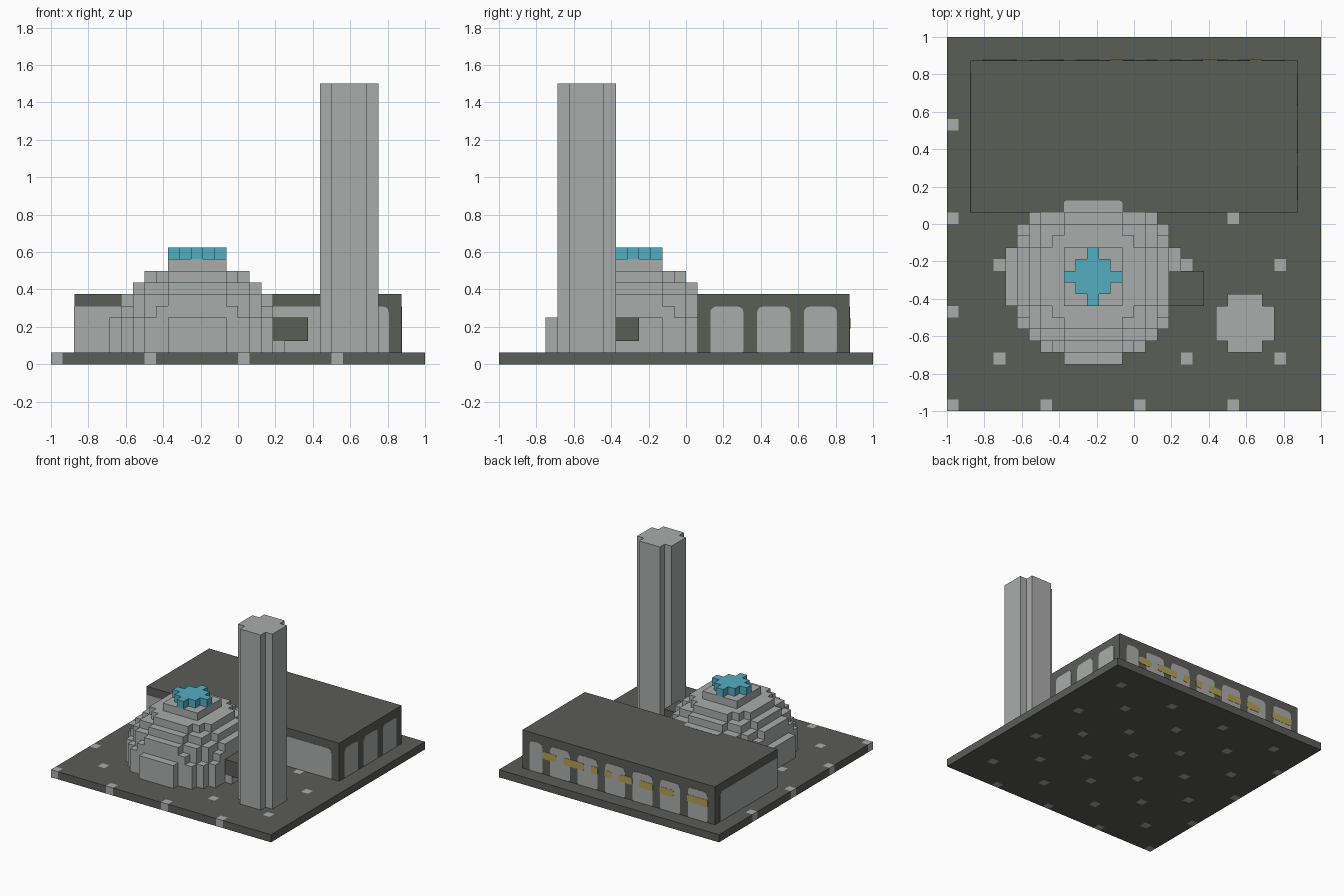
import bpy, bmesh, math
from mathutils import Vector

if "Cube" in bpy.data.objects:
    bpy.data.objects.remove(bpy.data.objects["Cube"], do_unlink=True)

V = 0.0625                      # block size, 32 blocks per side
X, Y, Z = Vector((1, 0, 0)), Vector((0, 1, 0)), Vector((0, 0, 1))


def material(name, rgb):
    lin = [(c / 255 / 12.92) if c < 10 else ((c / 255 + 0.055) / 1.055) ** 2.4 for c in rgb]
    m = bpy.data.materials.new(name)
    m.use_nodes = True
    m.diffuse_color = (*lin, 1)
    m.node_tree.nodes["Principled BSDF"].inputs["Base Color"].default_value = (*lin, 1)
    return m


dark = material("dark stone", (91, 93, 89))
light = material("light stone", (170, 172, 171))
blue = material("turquoise", (83, 174, 193))
gold = material("gold", (180, 160, 88))


def finish(name, bm, mats):
    me = bpy.data.meshes.new(name)
    bm.to_mesh(me)
    bm.free()
    for m in mats:
        me.materials.append(m)
    ob = bpy.data.objects.new(name, me)
    bpy.context.collection.objects.link(ob)
    return ob


def prism(name, outline, depth, mat, origin=Vector(), u=X, v=Y):
    """Extrude a 2D outline along u x v."""
    bm = bmesh.new()
    n = u.cross(v) * depth
    low = [bm.verts.new(origin + u * a + v * b) for a, b in outline]
    top = [bm.verts.new(p.co + n) for p in low]
    bm.faces.new(low[::-1])
    bm.faces.new(top)
    for i in range(len(low)):
        j = (i + 1) % len(low)
        bm.faces.new((low[i], low[j], top[j], top[i]))
    return finish(name, bm, [mat])


def rounded(u0, v0, u1, v1, radii=(0, 0, 0, 0)):
    """Rectangle with radii for lower-left, lower-right, upper-right, upper-left."""
    pts = []
    corners = ((u0, v0, 1, 1), (u1, v0, -1, 1), (u1, v1, -1, -1), (u0, v1, 1, -1))
    for k, ((a, b, sa, sb), r) in enumerate(zip(corners, radii)):
        if r == 0:
            pts.append((a, b))
            continue
        for s in range(4):
            t = math.pi + k * math.pi / 2 + s * math.pi / 6
            pts.append((a + sa * r + r * math.cos(t), b + sb * r + r * math.sin(t)))
    return pts


def blocks(name, cells, mats):
    """Outer faces of a set of unit blocks; cells maps (i, j, k) to a material index."""
    bm = bmesh.new()
    for c, mi in cells.items():
        for axis in range(3):
            for side in (0, 1):
                nb = list(c)
                nb[axis] += 2 * side - 1
                if tuple(nb) in cells:
                    continue
                loop = []
                for a, b in ((0, 0), (1, 0), (1, 1), (0, 1)):
                    p = list(c)
                    p[axis] += side
                    p[(axis + 1) % 3] += a
                    p[(axis + 2) % 3] += b
                    loop.append(bm.verts.new((p[0] * V - 1, p[1] * V - 1, p[2] * V)))
                f = bm.faces.new(loop if side else loop[::-1])
                f.material_index = mi
    bmesh.ops.remove_doubles(bm, verts=bm.verts, dist=1e-4)
    return finish(name, bm, mats)


# Ground slab with a staggered pattern of light blocks
blocks("ground_slab", {(i, j, 0): int((i % 8, j % 8) in ((0, 0), (4, 4)))
                       for i in range(32) for j in range(32)}, [dark, light])

# Stepped dome, with room left for the side porch
porch = {(i, j, k): 0 for i in (19, 20, 21) for j in (9, 10, 11) for k in (2, 3)}
dome = {}
for dx in range(-7, 8):
    for dy in range(-7, 6):
        for dz in range(8):
            cell = (12 + dx, 11 + dy, 1 + dz)
            if dx * dx + dy * dy + dz * dz <= 57.5 and cell not in porch:
                dome[cell] = 0
blocks("dome", dome, [light])
blocks("side_porch", porch, [dark])
blocks("dome_cap", {(12 + a, 11 + b, 9): 0 for a in range(-2, 3) for b in range(-2, 3)
                    if abs(a) + abs(b) <= 2}, [blue])

# Tower with notched corners
a, b = 2.5 * V, 1.5 * V
tower = [(-b, -a), (b, -a), (b, -b), (a, -b), (a, b), (b, b),
         (b, a), (-b, a), (-b, b), (-a, b), (-a, -b), (-b, -b)]
prism("tower", tower, 1.5 - V, light, Vector((0.59375, -0.53125, V)))

# Hall behind the dome
prism("hall", rounded(-0.875, V, 0.875, 0.875), 0.3125, dark, Vector((0, 0, V)))
T, TOP, R = 0.002, 0.308, 0.03
prism("dome_edge_on_roof", rounded(-0.375, V, -V, 0.125, (0, 0, 0.015, 0.015)), T, light,
      Vector((0, 0, 0.375)))

# Plain light walls on the front and right
prism("front_wall_panel", rounded(-0.875, V, 0.806, TOP, (0, 0, R, 0)), T, light,
      Vector((0, V, 0)), X, Z)
prism("right_wall_panel", rounded(-0.806, V, -V, TOP, (0, 0, 0, R)), T, light,
      Vector((-0.875, 0, 0)), -Y, Z)

# Arched windows on the left side and the back
for n in range(3):
    s = 0.125 + 0.25 * n
    prism(f"left_window_{n + 1}", rounded(s + 0.005, V, s + 0.1825, TOP, (0.01, 0.01, R, R)),
          T, light, Vector((0.875, 0, 0)), Y, Z)
for n in range(7):
    s = -0.8125 + 0.25 * n
    e = min(s + 0.1875, 0.8125)
    prism(f"back_window_{n + 1}", rounded(-e + 0.005, V, -s - 0.005, TOP, (0.01, 0.01, R, R)),
          T, light, Vector((0, 0.875, 0)), -X, Z)

# Gold frieze marks across the back
runs = ((0, 3), (5, 7), (8, 10), (11, 13), (14, 15), (16, 17), (18, 21), (22, 24))
for n, (s, e) in enumerate(runs):
    prism(f"gold_mark_{n + 1}",
          rounded(0.8125 - e * V, 0.19, 0.8125 - s * V, 0.248, (0.015,) * 4),
          2 * T, gold, Vector((0, 0.875, 0)), -X, Z)
